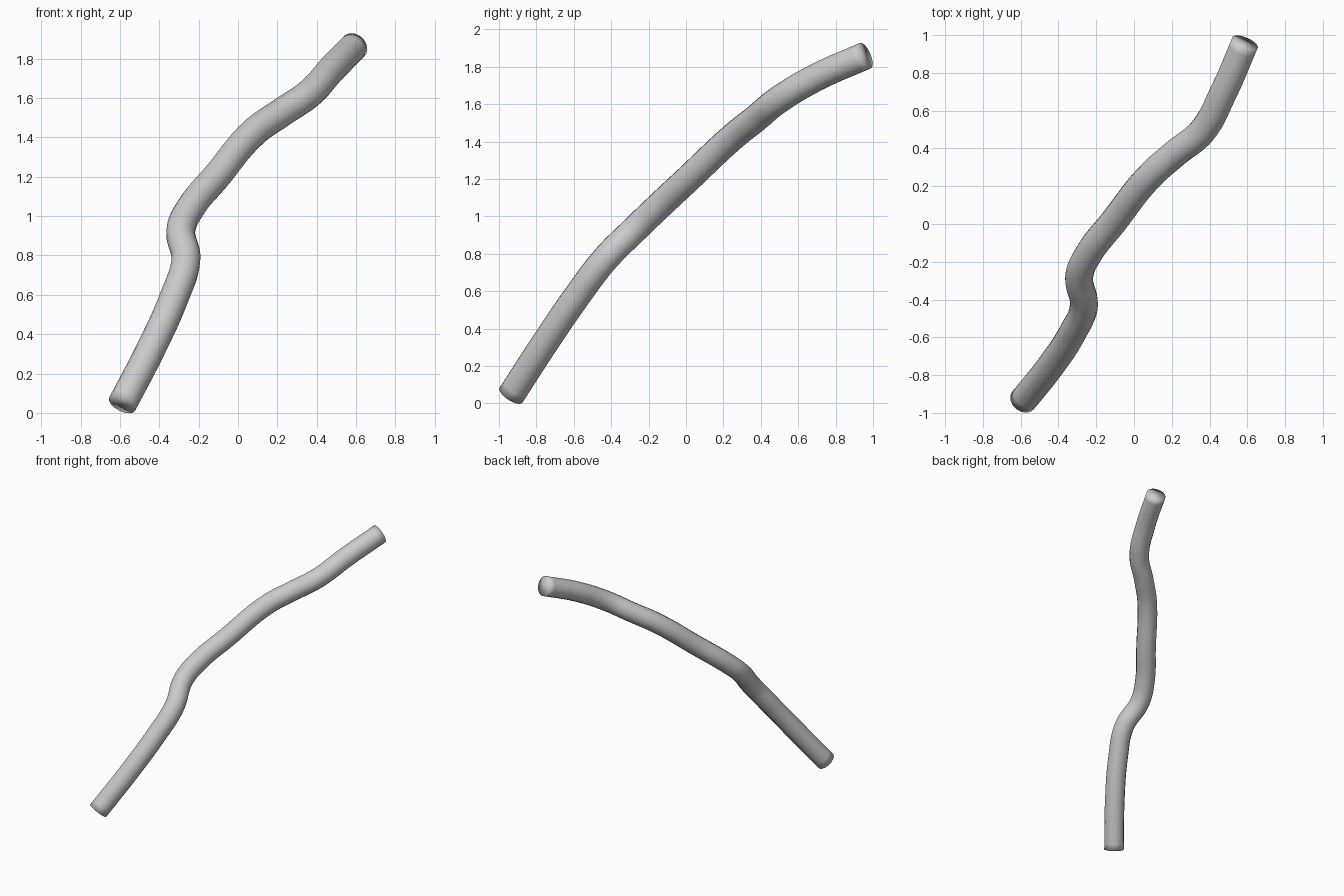
import bpy, bmesh

if "Cube" in bpy.data.objects:
    bpy.data.objects.remove(bpy.data.objects["Cube"])

# centre line of the bent tube, from lower front end to upper back end
path = [(-.588, -.935, .045), (-.44, -.75, .33), (-.325, -.575, .585),
        (-.265, -.43, .775), (-.29, -.275, .93), (-.235, -.15, 1.05),
        (-.11, .01, 1.20), (.08, .25, 1.425), (.22, .375, 1.525),
        (.36, .49, 1.62), (.475, .70, 1.745), (.588, .96, 1.86)]

curve = bpy.data.curves.new("bent_tube", 'CURVE')
curve.dimensions = '3D'
curve.bevel_depth = 0.074
curve.bevel_resolution = 6
curve.resolution_u = 8
curve.use_fill_caps = True
spline = curve.splines.new('BEZIER')
spline.bezier_points.add(len(path) - 1)
for bp, co in zip(spline.bezier_points, path):
    bp.co = co
    bp.handle_left_type = bp.handle_right_type = 'AUTO'

tube = bpy.data.objects.new("bent_tube", curve)
bpy.context.collection.objects.link(tube)
bpy.context.view_layer.objects.active = tube
tube.select_set(True)
bpy.ops.object.convert(target='MESH')

# weld the end caps to the wall and shade smooth
bm = bmesh.new()
bm.from_mesh(tube.data)
bmesh.ops.remove_doubles(bm, verts=bm.verts, dist=0.0005)
bmesh.ops.recalc_face_normals(bm, faces=bm.faces)
bm.to_mesh(tube.data)
bm.free()
bpy.ops.object.shade_smooth()
